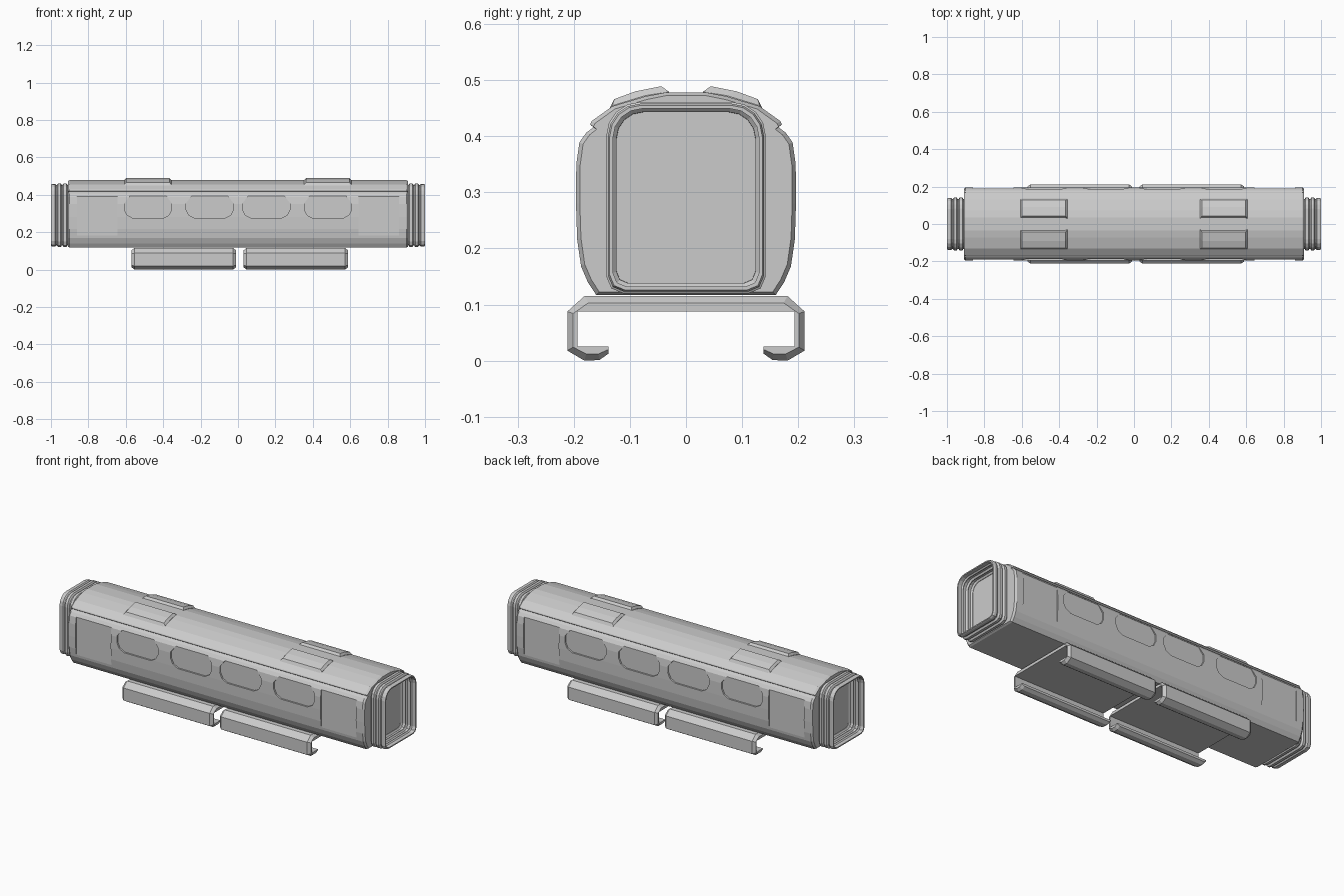
import bpy, bmesh, math

if "Cube" in bpy.data.objects:
    bpy.data.objects.remove(bpy.data.objects["Cube"])


def add_object(name, bm):
    bmesh.ops.recalc_face_normals(bm, faces=bm.faces[:])
    me = bpy.data.meshes.new(name)
    bm.to_mesh(me)
    bm.free()
    ob = bpy.data.objects.new(name, me)
    bpy.context.collection.objects.link(ob)
    return ob


def loft(bm, rings, caps=True, wrap=False):
    """Skin a list of closed rings of 3D points."""
    vs = [[bm.verts.new(p) for p in r] for r in rings]
    pairs = list(zip(vs, vs[1:])) + ([(vs[-1], vs[0])] if wrap else [])
    for a, b in pairs:
        n = len(a)
        for i in range(n):
            j = (i + 1) % n
            bm.faces.new((a[i], a[j], b[j], b[i]))
    if caps and not wrap:
        bm.faces.new(vs[0])
        bm.faces.new(vs[-1])


def at_x(x, prof):
    return [(x, y, z) for y, z in prof]


def mirrored(half):
    return half + [(-y, z) for y, z in reversed(half)]


# carriage body with roof gutter ledge and chamfered ends
half = [(.160, .117), (.175, .140), (.187, .168), (.194, .216), (.196, .28),
        (.1955, .35), (.190, .389), (.178, .406), (.165, .416), (.171, .421),
        (.168, .427), (.131, .4535), (.072, .471), (.036, .478)]
body_prof = mirrored(half)
end_prof = [(y * .965, .29 + (z - .29) * .97) for y, z in body_prof]
bm = bmesh.new()
loft(bm, [at_x(-.91, end_prof), at_x(-.90, body_prof),
          at_x(.90, body_prof), at_x(.91, end_prof)])
body = add_object("carriage_body", bm)

# recess cutters: four windows and two doors on each side
bm = bmesh.new()


def prism(outline, y0, y1):
    loft(bm, [[(x, y0, z) for x, z in outline], [(x, y1, z) for x, z in outline]])


for s in (-1, 1):
    for cx in (-.481, -.151, .151, .481):
        w, lo, hi = .126, .275, .392
        prism([(cx - w + .045, lo), (cx + w - .045, lo), (cx + w - .014, lo + .016),
               (cx + w, lo + .045), (cx + w, hi - .036), (cx + w - .028, hi),
               (cx - w + .028, hi), (cx - w, hi - .036), (cx - w, lo + .045),
               (cx - w + .014, lo + .016)], s * .187, s * .25)
    for cx in (-.752, .752):
        prism([(cx - .108, .15), (cx + .108, .15), (cx + .108, .405),
               (cx - .108, .405)], s * .189, s * .25)
cutter = add_object("recess_cutter", bm)
cutter.hide_render = True
mod = body.modifiers.new("recesses", "BOOLEAN")
mod.operation = "DIFFERENCE"
mod.solver = "EXACT"
mod.object = cutter
bpy.context.view_layer.objects.active = body
bpy.ops.object.modifier_apply(modifier=mod.name)
bpy.data.objects.remove(cutter)


# open ribbed bellows at both ends
def portal(inset):
    hw, z0, z1 = .142 - inset, .120 + inset, .461 - inset
    rt, rb = .060 - inset * .7, .030 - inset * .5
    pts = []
    for cy, cz, r, a0, n in ((hw - rb, z0 + rb, rb, -90, 2), (hw - rt, z1 - rt, rt, 0, 4)):
        for i in range(n + 1):
            a = math.radians(a0 + 90 * i / n)
            pts.append((cy + r * math.cos(a), cz + r * math.sin(a)))
    return mirrored(pts)


outer = [(.905, .010)]
for k in range(3):
    x, e = .912 + k * .030, .003 if k == 2 else 0
    outer += [(x, .009), (x + .006, e), (x + .020, e), (x + .026, .009)]
outer[-1] = (1.0, .006)
inner = [(1.0, .012)] + [(x, i + .009) for x, i in reversed(outer[:-1])]
for s, name in ((-1, "bellows_left"), (1, "bellows_right")):
    bm = bmesh.new()
    loft(bm, [at_x(s * x, portal(i)) for x, i in outer + inner], wrap=True)
    add_object(name, bm)

# raised roof units following the roof curve
base = [(.030, .474), (.030, .479), (.072, .4725), (.131, .4545), (.136, .450), (.085, .455)]
top = [(.030, .474), (.044, .489), (.090, .480), (.128, .466), (.136, .450), (.085, .455)]
for s in (-1, 1):
    for cx in (-.482, .480):
        bm = bmesh.new()
        rings = [(-.126, base), (-.116, top), (.116, top), (.126, base)]
        loft(bm, [at_x(cx + x, [(s * y, z) for y, z in p]) for x, p in rings])
        add_object("roof_unit", bm)

# underframe trays: top slab with hooked side skirts, chamfered ends
inside = [(.138, .025), (.193, .025), (.193, .0875)]
full = mirrored([(.193, .0875), (.193, .025), (.138, .025), (.138, .0125), (.1545, .001),
                 (.181, 0), (.2116, .018), (.2116, .0875), (.181, .115)])
ends = mirrored([(.193, .0875), (.193, .025), (.138, .025), (.138, .020), (.156, .012),
                 (.178, .012), (.201, .024), (.201, .084), (.174, .103)])
for cx in (-.290, .309):
    bm = bmesh.new()
    rings = [(-.279, ends), (-.264, full), (.264, full), (.279, ends)]
    loft(bm, [at_x(cx + x, p) for x, p in rings])
    add_object("underframe_tray", bm)
